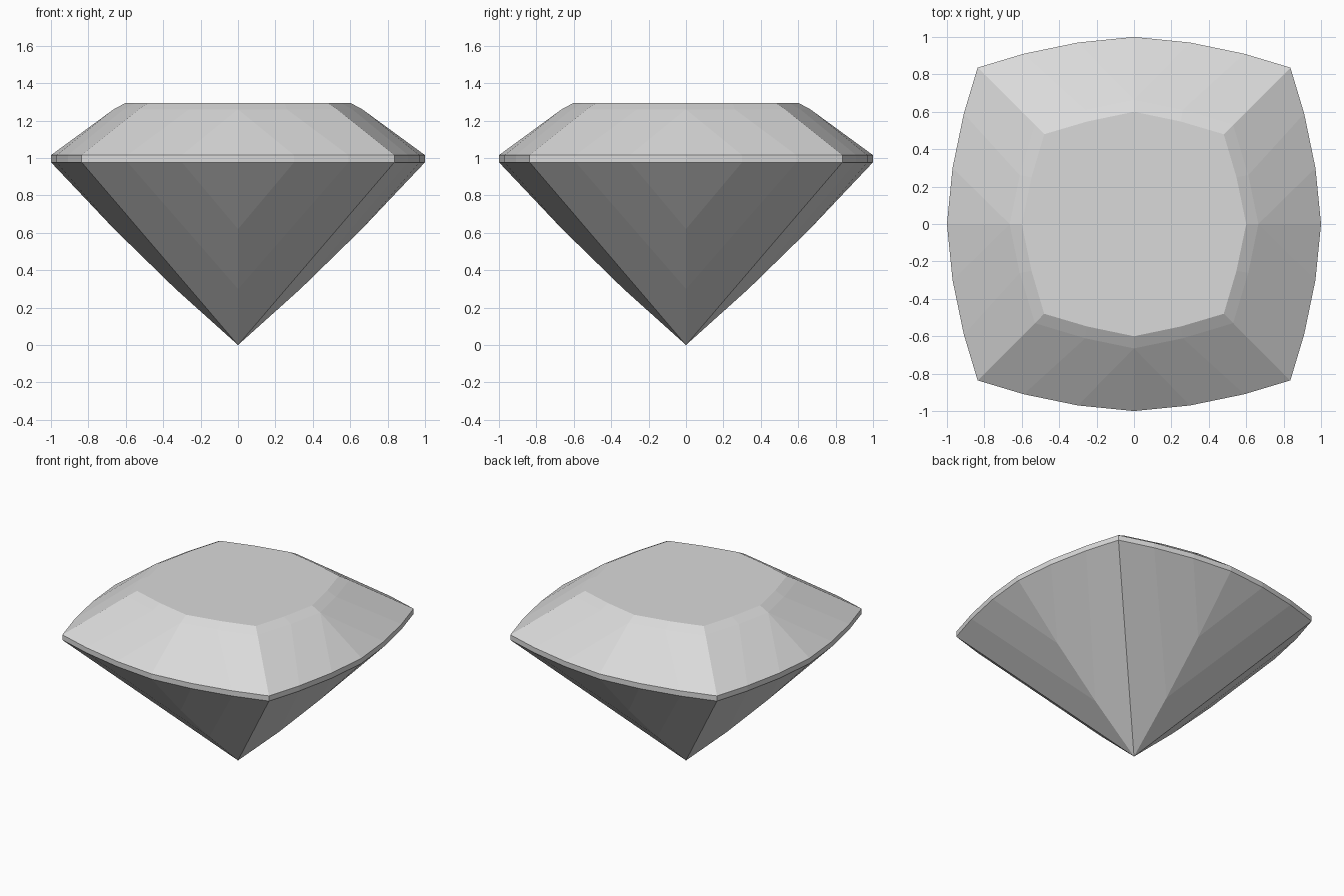
import bpy
import bmesh
from math import pi
from mathutils import Matrix, Vector

cube = bpy.data.objects.get("Cube")
if cube:
    bpy.data.objects.remove(cube, do_unlink=True)

# Single stone colour
stone = bpy.data.materials.new("pale_grey_stone")
stone.use_nodes = True
grey = (0.7, 0.7, 0.7, 1.0)
stone.diffuse_color = grey
stone.node_tree.nodes["Principled BSDF"].inputs["Base Color"].default_value = grey

# Heights of the cut
GIRDLE_LOW, GIRDLE_HIGH, BEVEL, TABLE = 0.977, 1.015, 1.26, 1.295


def level(outline, z):
    """Lift a half-side outline, from side middle to corner, to a height."""
    return [Vector((x, -y, z)) for x, y in outline]


girdle = [(0, 1), (0.3, 0.97), (0.59, 0.91), (0.836, 0.836)]
low = level(girdle, GIRDLE_LOW)
high = level(girdle, GIRDLE_HIGH)
bevel = level([(0, 0.665), (0.261, 0.611), (0.53, 0.53)], BEVEL)
table = level([(0, 0.6), (0.25, 0.548), (0.48, 0.48)], TABLE)
# Keel points running down the middle of each pavilion side
keel = [Vector((0, -0.662, 0.62)), Vector((0, -0.334, 0.3)), Vector((0, 0, 0))]

facets = []
# Girdle band
for i in range(3):
    facets.append([low[i], low[i + 1], high[i + 1], high[i]])
# Pavilion: a triangle under the middle, then long facets meeting on the keel
facets.append([low[0], low[1], keel[0]])
for i in range(2):
    facets.append([low[i + 1], low[i + 2], keel[i + 1], keel[i]])
# Crown: a triangle above the middle, then facets up to the bevel
facets.append([high[0], high[1], bevel[0]])
for i in range(2):
    facets.append([high[i + 1], high[i + 2], bevel[i + 1], bevel[i]])
    # Narrow bevel around the table
    facets.append([bevel[i], bevel[i + 1], table[i + 1], table[i]])

# Repeat the half side by mirroring and quarter turns
bm = bmesh.new()
for turn in range(4):
    rotation = Matrix.Rotation(turn * pi / 2, 3, "Z")
    for side in (1, -1):
        place = rotation @ Matrix.Diagonal((side, 1, 1))
        for facet in facets:
            bm.faces.new([bm.verts.new(place @ p) for p in facet])
bmesh.ops.remove_doubles(bm, verts=bm.verts[:], dist=0.0005)

# Flat table closes the top
rim = [e for e in bm.edges if e.is_boundary]
bmesh.ops.holes_fill(bm, edges=rim, sides=0)
bmesh.ops.recalc_face_normals(bm, faces=bm.faces[:])

mesh = bpy.data.meshes.new("cushion_cut_gem")
bm.to_mesh(mesh)
bm.free()
mesh.materials.append(stone)
gem = bpy.data.objects.new("cushion_cut_gem", mesh)
bpy.context.collection.objects.link(gem)
